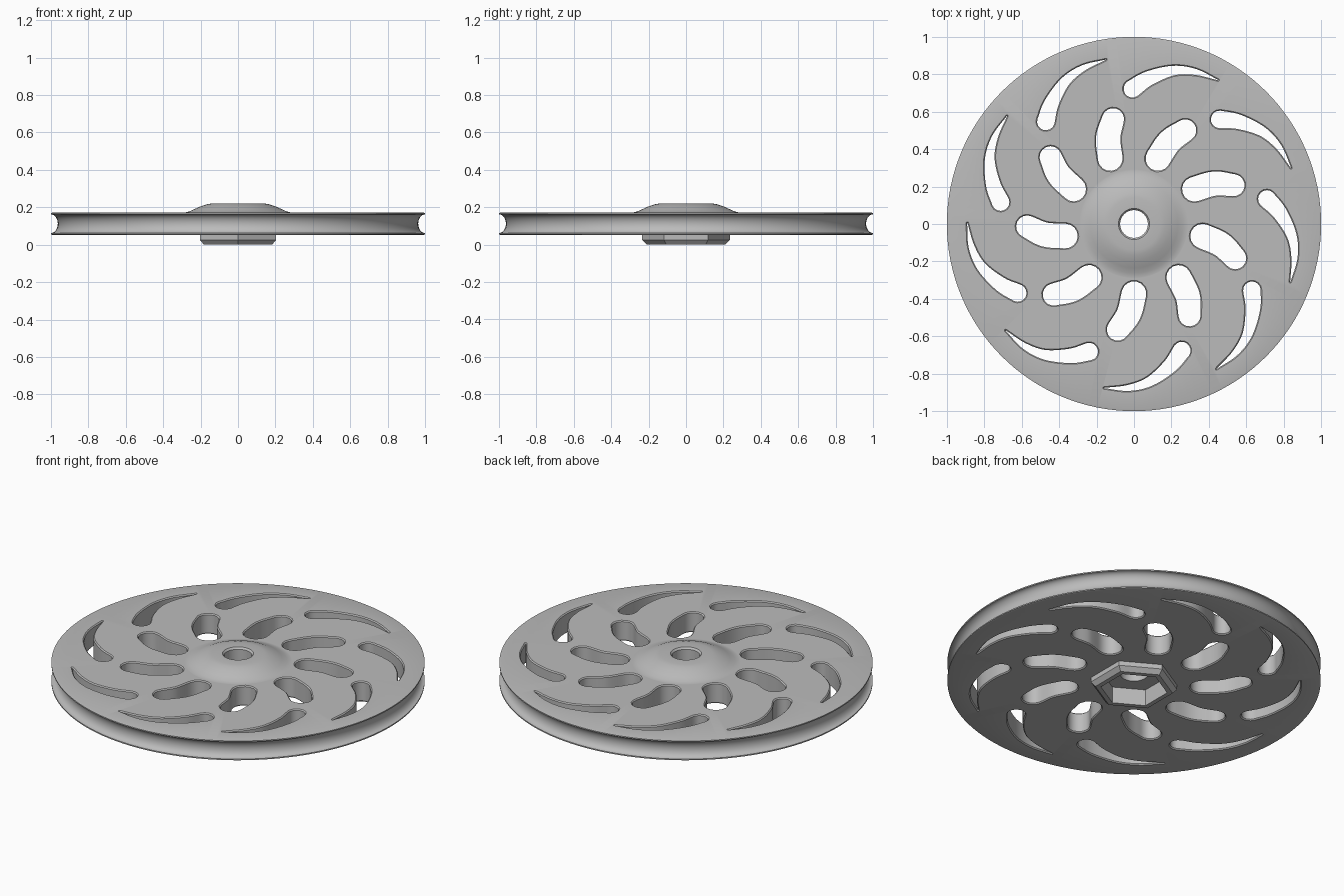
import bpy, bmesh
from math import sin, cos, pi, radians
from mathutils import Vector, Matrix

if "Cube" in bpy.data.objects:
    bpy.data.objects.remove(bpy.data.objects["Cube"])

BOTTOM, TOP = 0.055, 0.175
SLOTS = 9

grey = bpy.data.materials.new("plain grey")
grey.use_nodes = True
grey.diffuse_color = (0.5, 0.5, 0.5, 1)
grey.node_tree.nodes["Principled BSDF"].inputs["Base Color"].default_value = (0.5, 0.5, 0.5, 1)


def make_object(name, bm):
    bmesh.ops.recalc_face_normals(bm, faces=bm.faces)
    mesh = bpy.data.meshes.new(name)
    bm.to_mesh(mesh)
    bm.free()
    mesh.materials.append(grey)
    ob = bpy.data.objects.new(name, mesh)
    bpy.context.collection.objects.link(ob)
    return ob


def add_stack(bm, loops, closed=False):
    """Skin a list of equal-length loops; cap the ends, or join last to first."""
    rings = [[bm.verts.new(p) for p in loop] for loop in loops]
    pairs = list(zip(rings, rings[1:]))
    if closed:
        pairs.append((rings[-1], rings[0]))
    else:
        bm.faces.new(rings[0])
        bm.faces.new(rings[-1])
    for a, b in pairs:
        for i in range(len(a)):
            j = (i + 1) % len(a)
            bm.faces.new((a[i], a[j], b[j], b[i]))


def ring(radius, z, count, turn=0.0):
    return [Vector((radius * cos(turn + 2 * pi * i / count),
                    radius * sin(turn + 2 * pi * i / count), z)) for i in range(count)]


def spline(points, steps=6):
    """Smooth path through (x, y, radius) points."""
    pts = [Vector(p) for p in points]
    pts = [2 * pts[0] - pts[1]] + pts + [2 * pts[-1] - pts[-2]]
    path = []
    for a, b, c, d in zip(pts, pts[1:], pts[2:], pts[3:]):
        for k in range(steps):
            t = k / steps
            path.append(0.5 * (2 * b + (c - a) * t + (2 * a - 5 * b + 4 * c - d) * t * t
                               + (3 * b - a - 3 * c + d) * t ** 3))
    return path + [pts[-2]]


def slot_outline(path, extra, caps=8):
    """Outline swept by a circle of changing radius, with round ends."""
    left, right = [], []
    for i, p in enumerate(path):
        d = (path[min(i + 1, len(path) - 1)] - path[max(i - 1, 0)]).to_2d().normalized()
        side = Vector((-d.y, d.x)) * (p.z + extra)
        left.append(p.to_2d() + side)
        right.append(p.to_2d() - side)

    def cap(centre, start):
        arm = start - centre.to_2d()
        return [centre.to_2d() + Matrix.Rotation(-pi * k / caps, 2) @ arm for k in range(1, caps)]
    return left + cap(path[-1], left[-1]) + right[::-1] + cap(path[0], right[0])


def cut(target, cutter):
    mod = target.modifiers.new("cut", "BOOLEAN")
    mod.object, mod.operation, mod.solver = cutter, "DIFFERENCE", "EXACT"
    graph = bpy.context.evaluated_depsgraph_get()
    mesh = bpy.data.meshes.new_from_object(target.evaluated_get(graph))
    target.modifiers.clear()
    target.data = mesh


# Wheel: lathed section with bore, hub dome and rope groove
section = [(0.074, BOTTOM), (0.074, 0.213), (0.083, 0.2235), (0.14, 0.2235), (0.165, 0.219),
           (0.2, 0.208), (0.235, 0.192), (0.262, 0.18), (0.285, TOP), (0.291, TOP),
           (0.99, TOP), (1.0, TOP - 0.003)]
mid = (BOTTOM + TOP) / 2
section += [(1.0 - 0.037 * sin(pi * k / 14), mid + 0.05 * cos(pi * k / 14)) for k in range(15)]
section += [(1.0, BOTTOM + 0.003), (0.99, BOTTOM)]
bm = bmesh.new()
add_stack(bm, [ring(r, z, 128) for r, z in section], closed=True)
wheel = make_object("pulley_wheel", bm)

# Hexagonal boss with a chamfered lower edge
bm = bmesh.new()
add_stack(bm, [ring(r, z, 6, pi / 2) for r, z in
               [(0.21, 0.003), (0.235, 0.028), (0.235, BOTTOM + 0.001)]])
boss = make_object("hex_boss", bm)

# Cutter: two rings of curved slots with eased edges
inner_slot = spline([(-0.127, 0.35, 0.066), (-0.138, 0.46, 0.065), (-0.112, 0.56, 0.059)])
outer_slot = spline([(-0.471, 0.548, 0.047), (-0.441, 0.645, 0.039), (-0.367, 0.762, 0.026),
                     (-0.27, 0.834, 0.016), (-0.15, 0.878, 0.001)])
ease = 0.006
levels = [(BOTTOM - 0.02, ease + 0.0005), (BOTTOM, ease), (BOTTOM + ease, 0),
          (TOP - ease, 0), (TOP, ease), (TOP + 0.02, ease + 0.0005)]
bm = bmesh.new()
for path in (inner_slot, outer_slot):
    for n in range(SLOTS):
        spin = Matrix.Rotation(2 * pi * n / SLOTS, 3, "Z")
        add_stack(bm, [[spin @ Vector((p.x, p.y, z)) for p in slot_outline(path, extra)]
                       for z, extra in levels])
slots = make_object("slot_cutter", bm)

# Cutter: hexagonal recess under the hub
bm = bmesh.new()
add_stack(bm, [ring(0.18, z, 6, pi / 2) for z in (-0.05, 0.1)])
recess = make_object("recess_cutter", bm)

cut(wheel, slots)
cut(wheel, recess)
cut(boss, recess)
for cutter in (slots, recess):
    bpy.data.objects.remove(cutter)

# Smooth the round surfaces, keep the edges crisp
bpy.ops.object.select_all(action="DESELECT")
for ob in (wheel, boss):
    ob.select_set(True)
    # Rest the lowest face on the ground
    ob.location.z = -0.003
bpy.context.view_layer.objects.active = wheel
bpy.ops.object.shade_smooth_by_angle(angle=radians(28))
